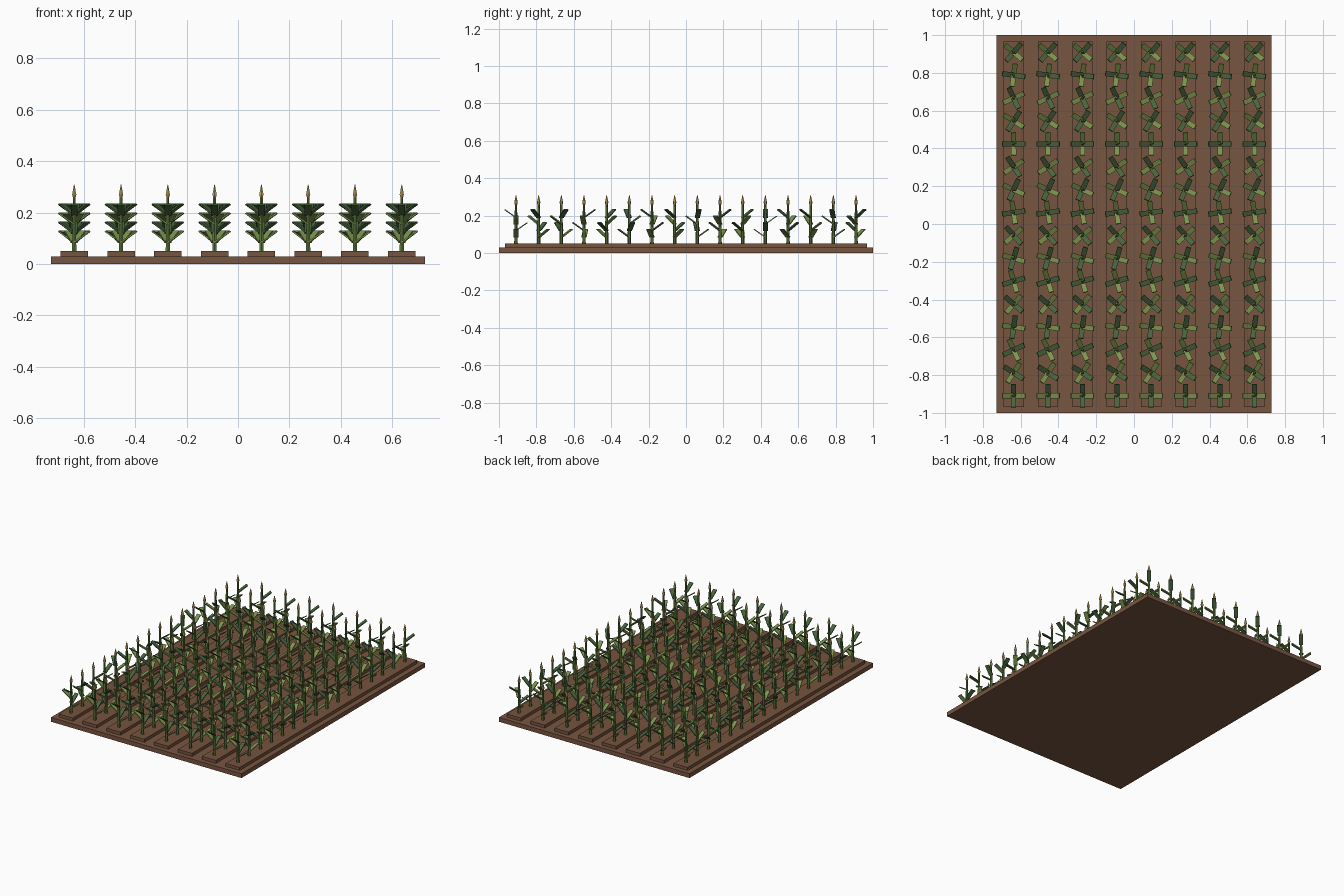
import bpy
import bmesh
import math
from mathutils import Matrix, Vector

cube = bpy.data.objects.get("Cube")
if cube:
    bpy.data.objects.remove(cube, do_unlink=True)


def material(name, color):
    mat = bpy.data.materials.new(name)
    mat.use_nodes = True
    mat.diffuse_color = (*color, 1)
    mat.node_tree.nodes["Principled BSDF"].inputs["Base Color"].default_value = (*color, 1)
    return mat


soil = material("soil brown", (0.19, 0.092, 0.052))
ridge_soil = material("ridge brown", (0.18, 0.088, 0.05))
stalk_green = material("stalk green", (0.12, 0.2, 0.05))
light_green = material("light leaf green", (0.2, 0.3, 0.075))
dark_green = material("dark leaf green", (0.065, 0.13, 0.048))
gold = material("tassel gold", (0.56, 0.4, 0.13))


def add_box(bm, size, matrix):
    bmesh.ops.create_cube(bm, size=1, matrix=matrix @ Matrix.Diagonal((*size, 1)))


def add_cone(bm, r1, r2, z1, z2, spot):
    bmesh.ops.create_cone(bm, cap_ends=True, segments=6, radius1=r1, radius2=r2,
                          depth=z2 - z1,
                          matrix=Matrix.Translation(spot + Vector((0, 0, (z1 + z2) / 2))))


def finish(bm, name, mat):
    mesh = bpy.data.meshes.new(name)
    bm.to_mesh(mesh)
    bm.free()
    mesh.materials.append(mat)
    bpy.context.collection.objects.link(bpy.data.objects.new(name, mesh))


COLUMNS, ROWS = 8, 16
column_x = [(c - (COLUMNS - 1) / 2) * 0.182 for c in range(COLUMNS)]
row_y = [(r - (ROWS - 1) / 2) * 0.1212 for r in range(ROWS)]

# Soil slab and raised planting ridges
bed = bmesh.new()
add_box(bed, (1.454, 2, 0.03), Matrix.Translation((0, 0, 0.015)))
finish(bed, "soil_bed", soil)

ridges = bmesh.new()
for x in column_x:
    add_box(ridges, (0.107, 1.935, 0.025), Matrix.Translation((x, 0, 0.0385)))
finish(ridges, "planting_ridges", ridge_soil)

# Crop plants: each row is turned one radian further than the last
stalks, tassels = bmesh.new(), bmesh.new()
leaves = [bmesh.new(), bmesh.new()]
LEAF = (0.074, 0.027, 0.006)
for x in column_x:
    for r, y in enumerate(row_y):
        spot = Vector((x, y, 0))
        add_cone(stalks, 0.0095, 0.006, 0.05, 0.265, spot)
        add_cone(tassels, 0.006, 0.0095, 0.258, 0.27, spot)
        add_cone(tassels, 0.0095, 0.001, 0.27, 0.31, spot)
        # Four upturned leaves spiral up the stalk in alternating greens
        for level in range(4):
            turn = Matrix.Rotation(r + level * math.pi / 2, 4, "Z")
            tilt = Matrix.Rotation(-math.radians(35), 4, "Y")
            base = Matrix.Translation(spot + Vector((0, 0, 0.085 + level * 0.035)))
            outward = Matrix.Translation((LEAF[0] / 2, 0, 0))
            add_box(leaves[level % 2], LEAF, base @ turn @ tilt @ outward)

finish(stalks, "stalks", stalk_green)
finish(tassels, "tassels", gold)
finish(leaves[0], "light_leaves", light_green)
finish(leaves[1], "dark_leaves", dark_green)
